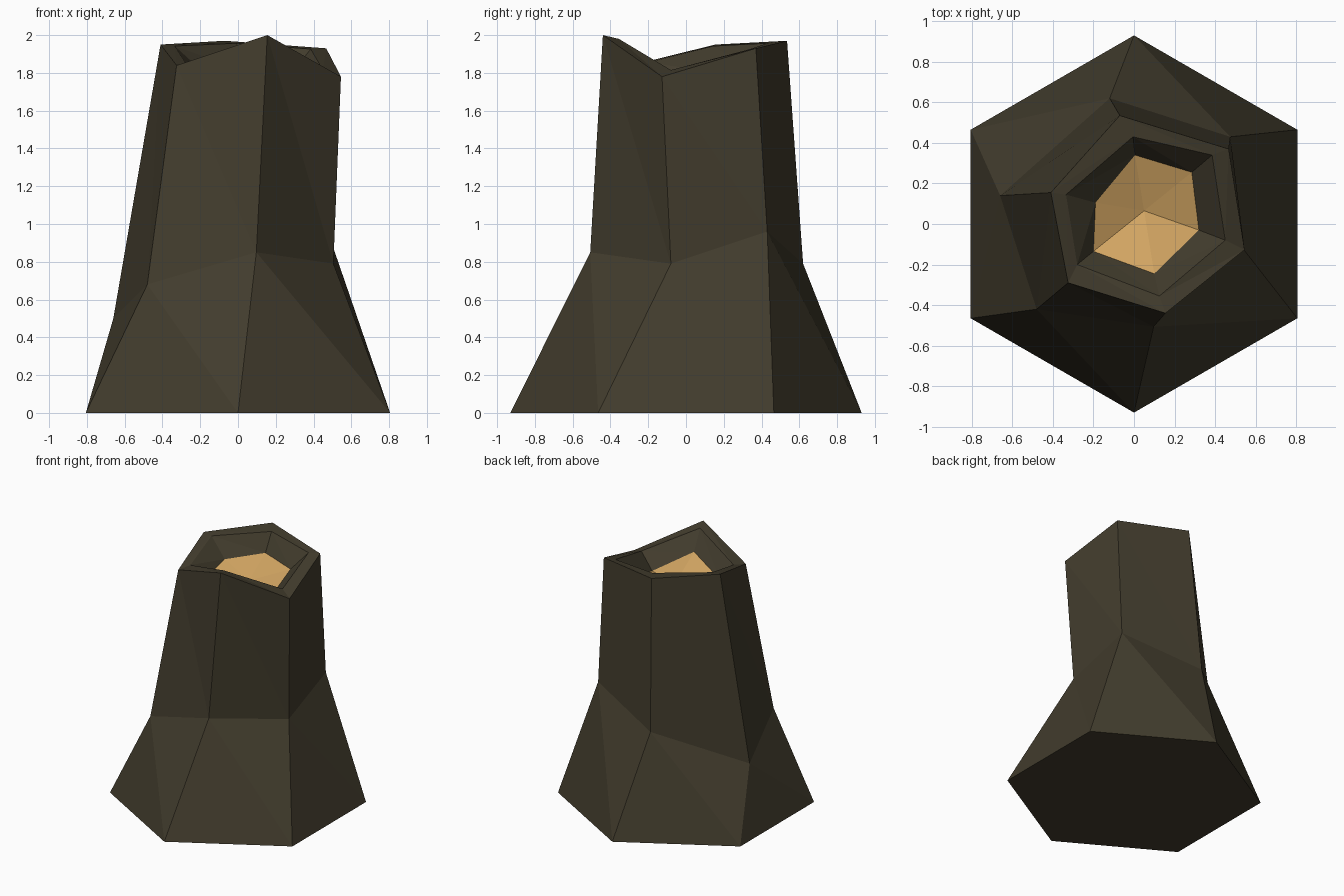
import bpy, bmesh, math
from mathutils import Vector

if "Cube" in bpy.data.objects:
    bpy.data.objects.remove(bpy.data.objects["Cube"])


def material(name, rgb):
    m = bpy.data.materials.new(name)
    m.diffuse_color = (*rgb, 1.0)
    m.use_nodes = True
    m.node_tree.nodes["Principled BSDF"].inputs["Base Color"].default_value = m.diffuse_color
    return m


def make_object(name, bm, mat):
    mesh = bpy.data.meshes.new(name)
    bm.to_mesh(mesh)
    bm.free()
    mesh.materials.append(mat)
    obj = bpy.data.objects.new(name, mesh)
    bpy.context.collection.objects.link(obj)
    return obj


bark = material("dark_bark", (0.054, 0.045, 0.026))
wood = material("light_wood", (0.640, 0.375, 0.122))

# Rings run counter-clockwise from the back-right corner
base = [Vector((0.93 * math.cos(math.radians(30 + 60 * k)),
                0.93 * math.sin(math.radians(30 + 60 * k)), 0)) for k in range(6)]
waist = [(0.475, 0.43, 0.96), (-0.12, 0.62, 0.79), (-0.66, 0.14, 0.50),
         (-0.48, -0.42, 0.68), (0.097, -0.507, 0.85), (0.505, -0.08, 0.79)]
rim = [(0.467, 0.37, 1.93), (-0.07, 0.535, 1.97), (-0.41, 0.155, 1.95),
       (-0.325, -0.29, 1.84), (0.155, -0.44, 2.00), (0.545, -0.127, 1.78)]
inner_rim = [(0.385, 0.34, 1.926), (-0.005, 0.43, 1.957), (-0.335, 0.145, 1.942),
             (-0.28, -0.20, 1.855), (0.125, -0.355, 1.98), (0.45, -0.08, 1.815)]
hollow = [(0.285, 0.255, 1.80), (0.005, 0.34, 1.823), (-0.19, 0.105, 1.81),
          (-0.20, -0.135, 1.745), (0.10, -0.245, 1.84), (0.32, -0.03, 1.71)]

# Bark shell: flared root, leaning trunk, uneven rim and sunken inner wall.
# Each twisted side is split along the diagonal that keeps it convex.
bm = bmesh.new()
rings = [[bm.verts.new(p) for p in ring] for ring in (base, waist, rim, inner_rim, hollow)]
for low, high in zip(rings, rings[1:]):
    for i in range(6):
        j = (i + 1) % 6
        bm.faces.new((low[i], low[j], high[i]))
        bm.faces.new((low[j], high[j], high[i]))
bm.faces.new(rings[0][::-1])
make_object("stump_bark", bm, bark)

# Cut wood: a shallow fan of faces around a centre point, closing the hollow
bm = bmesh.new()
ring = [bm.verts.new(p) for p in hollow]
centre = bm.verts.new((0.05, 0.065, 1.72))
for i in range(6):
    bm.faces.new((ring[i], ring[(i + 1) % 6], centre))
make_object("cut_wood", bm, wood)
